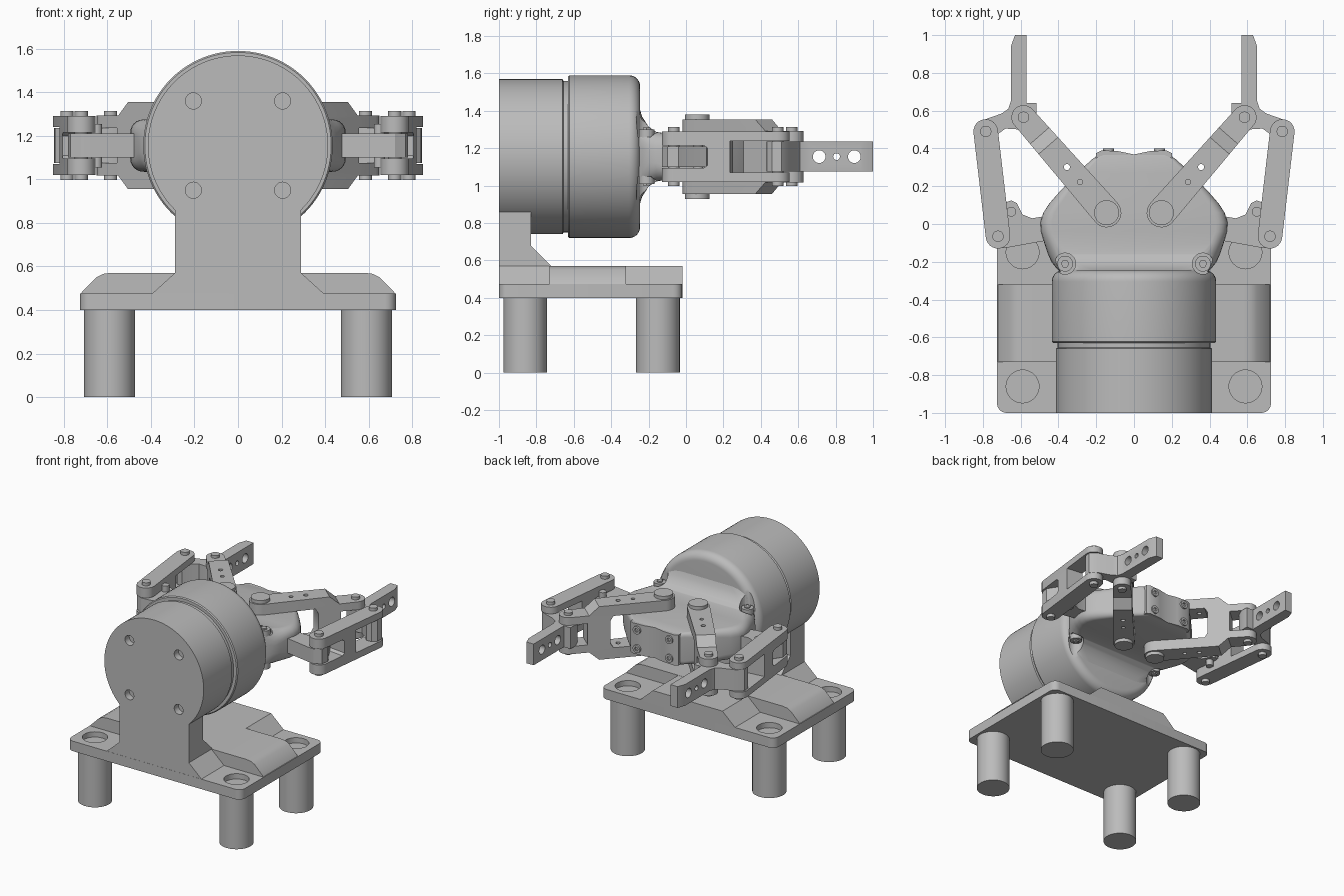
import bpy
import bmesh
from math import cos, sin, pi, atan2, radians
from mathutils import Vector

if "Cube" in bpy.data.objects:
    bpy.data.objects.remove(bpy.data.objects["Cube"])

grey = bpy.data.materials.new("machined_grey")
grey.use_nodes = True
grey.diffuse_color = (0.5, 0.5, 0.5, 1)
grey.node_tree.nodes["Principled BSDF"].inputs["Base Color"].default_value = (0.5, 0.5, 0.5, 1)

AXIS_Z = 1.155  # height of the motor axis and gripper mid-plane
FRAMES = {
    "x": lambda a, b, t: (t, a, b),
    "y": lambda a, b, t: (a, t, b),
    "z": lambda a, b, t: (a, b, t),
}


def finish(name, bm):
    bmesh.ops.recalc_face_normals(bm, faces=bm.faces)
    mesh = bpy.data.meshes.new(name)
    bm.to_mesh(mesh)
    bm.free()
    mesh.materials.append(grey)
    obj = bpy.data.objects.new(name, mesh)
    bpy.context.collection.objects.link(obj)
    return obj


def loft(name, rings):
    """Skin a list of equal-length point rings and cap both ends."""
    bm = bmesh.new()
    rows = [[bm.verts.new(p) for p in ring] for ring in rings]
    n = len(rows[0])
    for low, high in zip(rows, rows[1:]):
        for i in range(n):
            j = (i + 1) % n
            bm.faces.new((low[i], low[j], high[j], high[i]))
    bm.faces.new(rows[0])
    bm.faces.new(rows[-1])
    return finish(name, bm)


def prism(name, pts, lo, hi, axis="z"):
    frame = FRAMES.get(axis, axis)
    return loft(name, [[frame(a, b, t) for a, b in pts] for t in (lo, hi)])


def arc(cx, cy, r, start, end, n=12):
    steps = [start + (end - start) * i / n for i in range(n + 1)]
    return [(cx + r * cos(a), cy + r * sin(a)) for a in steps]


def circle(cx, cy, r, n=40):
    return arc(cx, cy, r, 0, 2 * pi, n)[:-1]


def rounded_rect(cx, cy, w, h, r, n=6):
    pts = []
    for k, (sx, sy) in enumerate([(1, 1), (-1, 1), (-1, -1), (1, -1)]):
        pts += arc(cx + sx * (w - r), cy + sy * (h - r), r, k * pi / 2, (k + 1) * pi / 2, n)
    return pts


def revolve(name, profile, n=96):
    """Turn a (y, radius) profile around the motor axis."""
    return loft(name, [[(x, y, z) for x, z in circle(0, AXIS_Z, r, n)] for y, r in profile])


def boolean(obj, cutter, operation="DIFFERENCE"):
    mod = obj.modifiers.new("cut", "BOOLEAN")
    mod.operation = operation
    mod.solver = "EXACT"
    mod.object = cutter
    bpy.context.view_layer.objects.active = obj
    bpy.ops.object.modifier_apply(modifier=mod.name)
    bpy.data.objects.remove(cutter)


def yoke(name, p, q, r1, r2, profile):
    """Round-ended link from p to q, trimmed by a side profile of (distance, height)."""
    p, q = Vector(p), Vector(q)
    d = (q - p).normalized()
    a = atan2(d.y, d.x)
    outline = arc(p.x, p.y, r1, a + pi / 2, a + 1.5 * pi) + arc(q.x, q.y, r2, a - pi / 2, a + pi / 2)
    link = prism(name, outline, 0.8, 1.5)
    side = lambda u, z, t: (p.x + u * d.x - t * d.y, p.y + u * d.y + t * d.x, AXIS_Z + z)
    boolean(link, prism("trim", profile, -0.2, 0.2, side), "INTERSECT")
    return link


def mirrored(upper):
    """Close a profile by reflecting its upper half about the mid-plane."""
    return upper + [(u, -z) for u, z in reversed(upper)]


# Base plate with four bolt recesses, and the legs under them
plate = prism("base_plate", rounded_rect(0, -0.51, 0.725, 0.49, 0.05), 0.40, 0.475)
for sx in (-1, 1):
    for label, y in (("front", -0.86), ("rear", -0.15)):
        boolean(plate, prism("recess", circle(sx * 0.59, y, 0.087), 0.435, 0.6))
        prism(f"{label}_leg", circle(sx * 0.59, y, 0.117), 0, 0.405)

# Raised deck: a narrow spine crossed by a wide shoulder
prism("deck_spine", [(-0.4, 0.47), (0.4, 0.47), (0.29, 0.57), (-0.29, 0.57)], -0.999, -0.02, "y")
half = [(0.722, 0.47), (0.715, 0.485), (0.65, 0.55), (0.62, 0.566), (0.58, 0.571)]
prism("deck_shoulder", half + [(-x, z) for x, z in reversed(half)], -0.73, -0.32, "y")

# Upright with a sloped gusset
prism("motor_upright", [(-0.999, 0.45), (-0.7, 0.45), (-0.7, 0.55), (-0.83, 0.68),
                        (-0.83, 0.86), (-0.999, 0.86)], -0.29, 0.29, "x")

# Motor can with four mounting holes
motor = revolve("motor_can", [(-1, 0.414), (-0.66, 0.414), (-0.655, 0.405), (-0.6, 0.405)])
for sx in (-1, 1):
    for sz in (-1, 1):
        hole = circle(sx * 0.205, AXIS_Z + sz * 0.205, 0.037, 24)
        boolean(motor, prism("hole", hole, -1.1, -0.95, "y"))

# Gearbox housing with a rounded rear edge
rim = [(y, r) for r, y in arc(0.375, -0.305, 0.06, 0, pi / 2, 8)]
housing = revolve("gear_housing", [(-0.63, 0.428), (-0.623, 0.435)] + rim)

# Palm lofted out of the housing: y, half width, half height, corner radius
sections = [(-0.30, 0.395, 0.285, 0.21), (-0.25, 0.395, 0.265, 0.2), (-0.235, 0.41, 0.215, 0.17),
            (-0.2, 0.438, 0.16, 0.13), (-0.16, 0.455, 0.133, 0.1), (-0.1, 0.475, 0.122, 0.07),
            (-0.04, 0.492, 0.12, 0.06), (0.01, 0.495, 0.12, 0.06), (0.06, 0.48, 0.12, 0.06),
            (0.11, 0.447, 0.12, 0.06), (0.17, 0.395, 0.12, 0.05), (0.27, 0.3, 0.12, 0.04),
            (0.34, 0.225, 0.12, 0.03), (0.365, 0.19, 0.115, 0.03)]
palm = loft("palm", [[(x, y, z) for x, z in rounded_rect(0, AXIS_Z, w, h, r)]
                     for y, w, h, r in sections])
prism("palm_end_plate", [(-0.2, 0.34), (0.2, 0.34), (0.2, 0.375), (0.17, 0.39), (0.08, 0.385),
                         (0, 0.368), (-0.08, 0.385), (-0.17, 0.39), (-0.2, 0.375)],
      AXIS_Z - 0.115, AXIS_Z + 0.115)

for sx in (-1, 1):
    for sz in (-1, 1):
        # Screw scoops at the housing shoulder
        for body in (housing, palm):
            scoop = circle(sx * 0.365, -0.21, 0.056, 28)
            boolean(body, prism("scoop", scoop, AXIS_Z + sz * 0.105, AXIS_Z + sz * 0.5))
        prism("shoulder_screw", circle(sx * 0.365, -0.21, 0.042, 24),
              AXIS_Z + sz * 0.1, AXIS_Z + sz * 0.145)
        prism("shoulder_screw_socket", circle(sx * 0.365, -0.21, 0.022, 6),
              AXIS_Z + sz * 0.14, AXIS_Z + sz * 0.155)
        # End plate screws
        screw = prism("end_plate_screw", circle(sx * 0.135, AXIS_Z + sz * 0.07, 0.03, 24),
                      0.36, 0.4, "y")
        boolean(screw, prism("socket", circle(sx * 0.135, AXIS_Z + sz * 0.07, 0.015, 6),
                             0.385, 0.45, "y"))

# Side profiles of the two links: forks joined by a web
driver_profile = mirrored([(-0.1, 0.135), (-0.1, 0.2), (0.47, 0.2), (0.54, 0.138), (0.8, 0.138),
                           (0.8, 0.08), (0.55, 0.08)])
driver_slot = mirrored([(-0.2, 0.12), (0.37, 0.12), (0.39, 0.085)])
follower_profile = mirrored([(-0.1, 0.065), (-0.1, 0.135), (0.7, 0.135), (0.7, 0.085),
                             (0.31, 0.085)])
follower_slot = mirrored([(-0.2, 0.06), (0.17, 0.06), (0.19, 0.045)])

for s, side in ((1, "left"), (-1, "right")):
    at = lambda pts: [(s * x, y) for x, y in pts]
    hub, knuckle = (s * 0.145, 0.06), (s * 0.585, 0.565)
    anchor, elbow = (s * 0.72, -0.065), (s * 0.785, 0.49)

    # Inner driving link, straddling the palm
    for name, p, q, r1, r2, outer, slot in (
            (f"{side}_driver_link", hub, knuckle, 0.078, 0.064, driver_profile, driver_slot),
            (f"{side}_follower_link", anchor, elbow, 0.065, 0.065, follower_profile, follower_slot)):
        link = yoke(name, p, q, r1, r2, outer)
        d = (Vector(q) - Vector(p)).normalized()
        frame = lambda u, z, t: (p[0] + u * d.x - t * d.y, p[1] + u * d.y + t * d.x, AXIS_Z + z)
        boolean(link, prism("slot", slot, -0.2, 0.2, frame))
        if "driver" in name:
            for u, r in ((0.215, 0.014), (0.32, 0.016)):
                x, y = p[0] + u * d.x, p[1] + u * d.y
                boolean(link, prism("hole", circle(x, y, r, 20), 0.8, 1.5))

    # Raised hub caps and hinge pins
    for sz in (-1, 1):
        prism(f"{side}_hub_cap", circle(*hub, 0.066), AXIS_Z + sz * 0.1, AXIS_Z + sz * 0.225)
    for x, y in (anchor, elbow, knuckle):
        prism(f"{side}_hinge_pin", circle(x, y, 0.03, 24), AXIS_Z - 0.158, AXIS_Z + 0.158)

    # Lug on the palm side with its stop pin
    prism(f"{side}_palm_lug", at([(0.42, 0.05), (0.54, 0.03), (0.59, 0.05), (0.62, 0.11),
                                  (0.65, 0.125), (0.69, 0.11), (0.74, 0.02), (0.78, -0.04),
                                  (0.77, -0.1), (0.72, -0.128), (0.67, -0.125), (0.42, -0.08)]),
          AXIS_Z - 0.055, AXIS_Z + 0.055)
    prism(f"{side}_stop_pin", circle(s * 0.65, 0.065, 0.026, 24), AXIS_Z - 0.1, AXIS_Z + 0.1)

    # Finger with three cross holes
    finger = prism(f"{side}_finger", at(
        [(0.77, 0.43), (0.81, 0.432), (0.84, 0.46), (0.845, 0.51), (0.8, 0.55), (0.7, 0.585),
         (0.665, 0.61), (0.652, 0.65), (0.652, 0.94), (0.63, 1), (0.57, 1), (0.57, 0.64),
         (0.515, 0.64), (0.515, 0.58), (0.54, 0.52), (0.6, 0.5), (0.68, 0.505), (0.73, 0.47)]),
        AXIS_Z - 0.08, AXIS_Z + 0.08)
    for y, r in ((0.712, 0.034), (0.805, 0.018), (0.9, 0.034)):
        boolean(finger, prism("hole", circle(y, AXIS_Z, r, 24), s * 0.4, s * 0.8, "x"))

# Smooth the round surfaces and keep edges crisp
bpy.ops.object.select_all(action="DESELECT")
for obj in bpy.context.collection.objects:
    if obj.type == "MESH" and obj.data.materials and obj.data.materials[0] == grey:
        obj.select_set(True)
        bpy.context.view_layer.objects.active = obj
bpy.ops.object.shade_smooth_by_angle(angle=radians(32))
